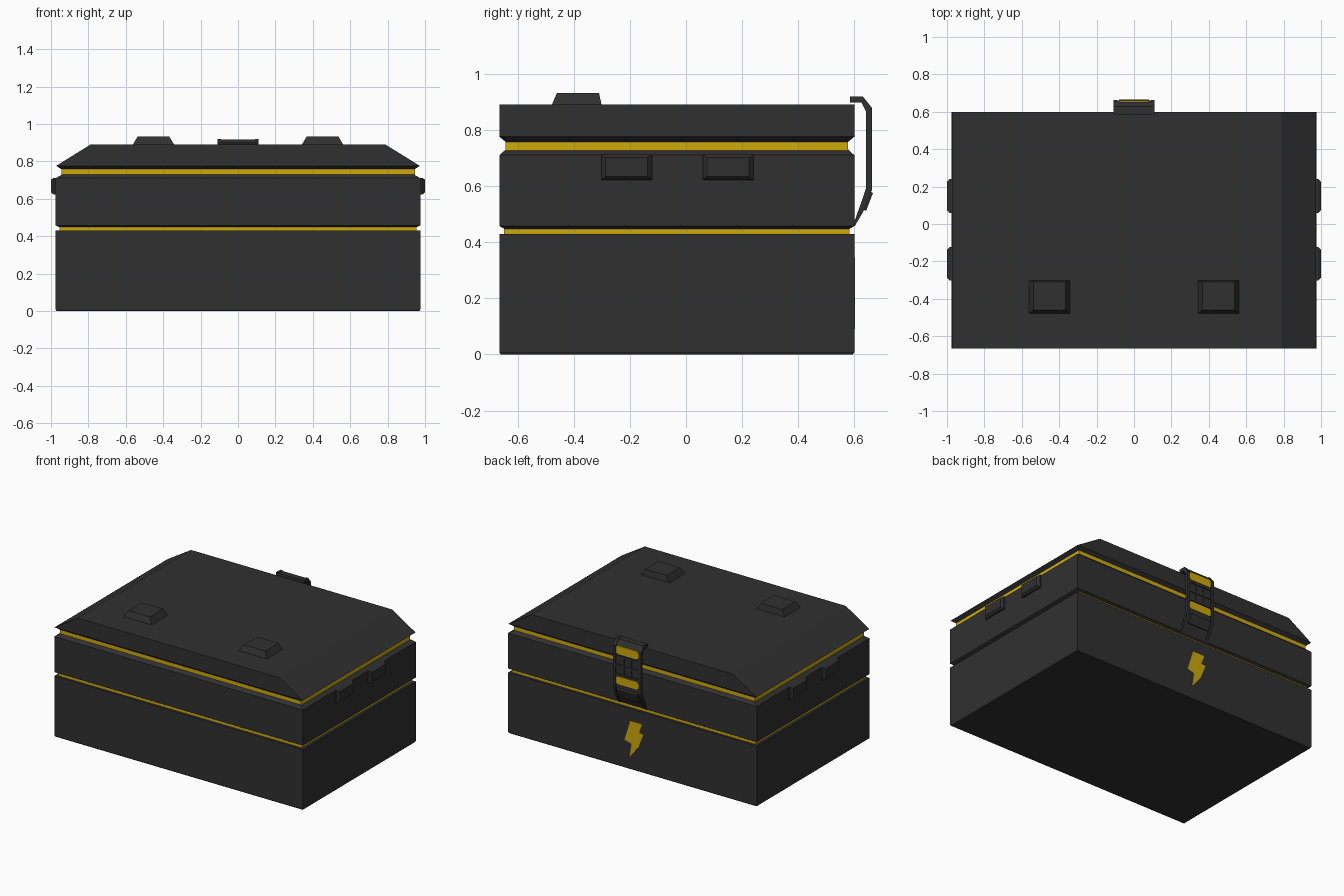
import bpy, bmesh
from mathutils import Vector

if "Cube" in bpy.data.objects:
    bpy.data.objects.remove(bpy.data.objects["Cube"])


def material(name, rgb):
    m = bpy.data.materials.new(name)
    m.diffuse_color = (*rgb, 1)
    m.use_nodes = True
    m.node_tree.nodes["Principled BSDF"].inputs["Base Color"].default_value = m.diffuse_color
    return m


DARK = material("charcoal", (0.030, 0.030, 0.030))
YELLOW = material("yellow", (0.62, 0.40, 0.004))


def finish(name, bm, mat):
    bmesh.ops.recalc_face_normals(bm, faces=bm.faces)
    me = bpy.data.meshes.new(name)
    bm.to_mesh(me)
    bm.free()
    me.materials.append(mat)
    ob = bpy.data.objects.new(name, me)
    bpy.context.collection.objects.link(ob)
    return ob


def loft(name, rings, mat):
    """Join rings of points with the same count, and cap both ends."""
    bm = bmesh.new()
    loops = [[bm.verts.new(p) for p in ring] for ring in rings]
    n = len(loops[0])
    for a, b in zip(loops, loops[1:]):
        for i in range(n):
            j = (i + 1) % n
            bm.faces.new((a[i], a[j], b[j], b[i]))
    bm.faces.new(loops[0])
    bm.faces.new(loops[-1])
    return finish(name, bm, mat)


def rect(x0, x1, y0, y1, z):
    return [(x0, y0, z), (x1, y0, z), (x1, y1, z), (x0, y1, z)]


# Case footprint
X, Y0, Y1 = 0.975, -0.665, 0.60


def layer(name, levels, mat):
    """Stack of case-sized rectangles, levels are (z, inset on x, inset on y)."""
    loft(name, [rect(-X + ix, X - ix, Y0 + iy, Y1 - iy, z) for z, ix, iy in levels], mat)


layer("lower_body", [(0.0, 0.005, 0.005), (0.008, 0, 0), (0.43, 0, 0)], DARK)
layer("lower_stripe", [(0.425, 0.02, 0.017), (0.452, 0.02, 0.017)], YELLOW)
layer("middle_body", [(0.448, 0.02, 0.017), (0.458, 0, 0), (0.71, 0, 0), (0.73, 0.035, 0.022)], DARK)
layer("upper_stripe", [(0.725, 0.03, 0.022), (0.765, 0.03, 0.022)], YELLOW)
layer("lid", [(0.758, 0.03, 0.022), (0.776, 0.003, 0), (0.89, 0.187, 0)], DARK)

for s, side in ((-1, "left"), (1, "right")):
    # Tapered bumps on the lid
    c = s * 0.452
    loft(f"lid_bump_{side}", [rect(c - 0.113, c + 0.113, -0.48, -0.30, 0.885),
                              rect(c - 0.085, c + 0.085, -0.46, -0.31, 0.932)], DARK)
    # Side lugs
    for c, pos in ((-0.212, "front"), (0.15, "back")):
        rings = []
        for x, w, z0, z1 in ((0.97, 0.09, 0.622, 0.712), (0.985, 0.09, 0.622, 0.712),
                             (1.0, 0.075, 0.634, 0.702)):
            rings.append([(s * x, c - w, z0), (s * x, c + w, z0),
                          (s * x, c + w, z1), (s * x, c - w, z1)])
        loft(f"side_lug_{side}_{pos}", rings, DARK)


def extrude_x(name, profile, x0, x1, mat):
    return loft(name, [[(x, y, z) for y, z in profile] for x in (x0, x1)], mat)


# Latch: strap profile (y, z) with raised rails on both edges
outer = [(0.585, 0.92), (0.63, 0.92), (0.662, 0.88), (0.662, 0.585), (0.635, 0.515), (0.60, 0.455)]
inner = [(0.598, 0.468), (0.622, 0.535), (0.642, 0.595), (0.642, 0.865), (0.625, 0.898), (0.585, 0.898)]
recessed = [(0.585, 0.917), (0.628, 0.917), (0.655, 0.88), (0.655, 0.585), (0.629, 0.519), (0.60, 0.458)]
extrude_x("latch_strap", recessed + inner, -0.092, 0.092, DARK)
for s, side in ((-1, "left"), (1, "right")):
    extrude_x(f"latch_rail_{side}", outer + inner, s * 0.09, s * 0.11, DARK)


def plate(name, pts, y, mat, depth=0.008):
    """Flat plate facing the back, outline given as (x, z)."""
    return loft(name, [[(x, yy, z) for x, z in pts] for yy in (y - depth, y)], mat)


def octagon(w, z0, z1, c=0.012):
    return [(-w + c, z0), (w - c, z0), (w, z0 + c), (w, z1 - c),
            (w - c, z1), (-w + c, z1), (-w, z1 - c), (-w, z0 + c)]


plate("latch_upper_panel", octagon(0.088, 0.825, 0.883), 0.660, YELLOW)
plate("latch_lower_panel", octagon(0.088, 0.612, 0.667), 0.660, YELLOW)

# Grip ribs between the yellow panels
for i, z in enumerate((0.68, 0.745, 0.81)):
    plate(f"latch_rib_{i}", [(-0.09, z - 0.006), (0.09, z - 0.006), (0.09, z + 0.006), (-0.09, z + 0.006)], 0.661, DARK)
for i, x in enumerate((-0.03, 0.03)):
    plate(f"latch_bar_{i}", [(x - 0.005, 0.68), (x + 0.005, 0.68), (x + 0.005, 0.81), (x - 0.005, 0.81)], 0.660, DARK)

# Pull tab at the latch foot
extrude_x("latch_tab", [(0.645, 0.59), (0.666, 0.575), (0.642, 0.512), (0.625, 0.52)], -0.08, 0.08, DARK)

# Electricity hazard mark on the back
bolt = [(0.015, 0.345), (-0.08, 0.345), (-0.055, 0.28), (-0.09, 0.275),
        (-0.05, 0.175), (0.02, 0.09), (0.005, 0.185), (0.06, 0.20)]
plate("hazard_mark", bolt, 0.603, YELLOW, 0.006)
